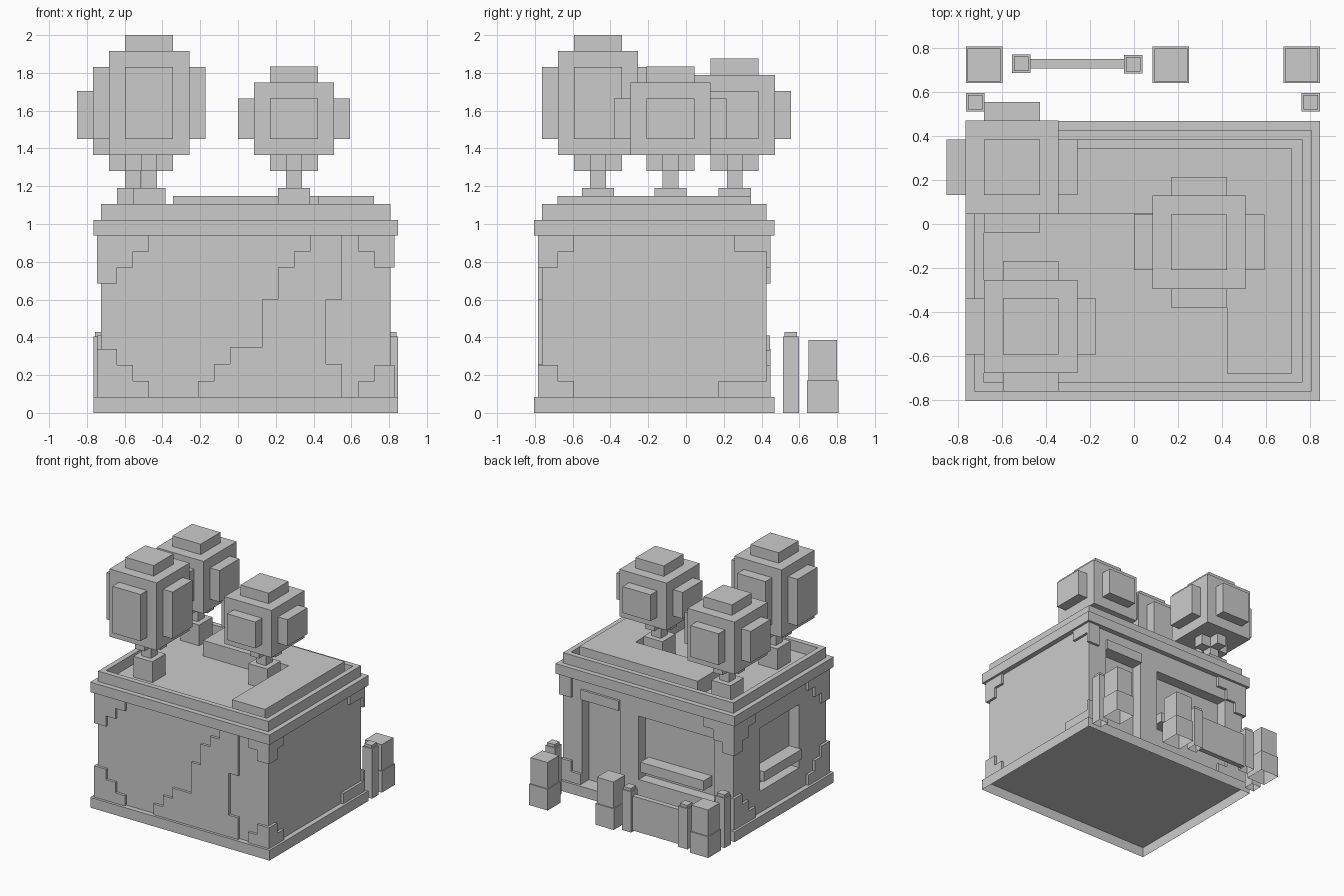
import bpy, bmesh
from mathutils import Matrix, Vector

if "Cube" in bpy.data.objects:
    bpy.data.objects.remove(bpy.data.objects["Cube"])


def boxes(name, specs, open_bottom=False):
    """One object made of boxes given as (x0, x1, y0, y1, z0, z1)."""
    bm = bmesh.new()
    for x0, x1, y0, y1, z0, z1 in specs:
        size = Matrix.Diagonal((x1 - x0, y1 - y0, z1 - z0, 1))
        mid = Matrix.Translation(((x0 + x1) / 2, (y0 + y1) / 2, (z0 + z1) / 2))
        bmesh.ops.create_cube(bm, size=1, matrix=mid @ size)
    if open_bottom:
        bm.normal_update()
        bmesh.ops.delete(bm, geom=[f for f in bm.faces if f.normal.z < -0.9], context='FACES')
    me = bpy.data.meshes.new(name)
    bm.to_mesh(me)
    bm.free()
    ob = bpy.data.objects.new(name, me)
    bpy.context.collection.objects.link(ob)
    return ob


# Building shell with recessed door and windows, open underneath
V = 0.085
X0, X1, Y0, Y1 = -0.725, 0.807, -0.763, 0.427
boxes("base_slab", [(-0.766, 0.847, -0.805, 0.468, 0, 0.083)], open_bottom=True)
walls = boxes("walls", [(X0, X1, Y0, Y1, 0.083, 0.94)])
D = 0.09
openings = [("door_cutter", (0.295, 0.638, Y1 - D, 0.6, 0.083, 0.855)),
            ("back_window_cutter", (-0.555, 0.127, Y1 - D, 0.6, 0.255, 0.77)),
            ("side_window_cutter", (-0.9, X0 + D, -0.42, 0.087, 0.255, 0.77))]
bpy.context.view_layer.objects.active = walls
for name, spec in openings:
    cutter = boxes(name, [spec])
    cutter.hide_render = True
    mod = walls.modifiers.new(name, 'BOOLEAN')
    mod.operation, mod.solver, mod.object = 'DIFFERENCE', 'EXACT', cutter
    bpy.ops.object.modifier_apply(modifier=name)
    bpy.data.objects.remove(cutter)
boxes("door_lintel", [(0.295, 0.638, Y1 - D, 0.445, 0.775, 0.855)])
boxes("back_window_sill", [(-0.47, 0.1, Y1 - D, 0.445, 0.33, 0.41)])
boxes("side_window_sill", [(-0.745, X0 + D, -0.42, 0.06, 0.33, 0.41)])

# Roof: cornice, parapet ring and raised L-shaped bed
boxes("cornice", [(-0.766, 0.847, -0.805, 0.468, 0.94, 1.021)])
P = 0.042
boxes("parapet", [(X0, X1, Y0, Y0 + P, 1.021, 1.105), (X0, X1, Y1 - P, Y1, 1.021, 1.105),
                  (X0, X0 + P, Y0 + P, Y1 - P, 1.021, 1.105),
                  (X1 - P, X1, Y0 + P, Y1 - P, 1.021, 1.105)])
boxes("roof_bed", [(-0.345, 0.72, 0.045, 0.343, 1.021, 1.148),
                   (0.423, 0.72, -0.68, 0.045, 1.021, 1.148)])

# Stepped corner trims, row widths listed from the wall's end outwards
T = 0.021
S3, S2 = [0.255, 0.17, 0.085], [0.17, 0.085]
front_back = {(-1, -1): (S3, S3), (1, -1): (S2, S2), (-1, 1): (S3, S3), (1, 1): ([V, V], S2)}
sides = {(-1, -1): (S3, S3), (1, -1): (S2, S2), (-1, 1): (S3, S3), (1, 1): ([0.17], [0.255])}


def rows(top, bottom):
    for i, w in enumerate(top):
        yield w, 0.94 - (i + 1) * V, 0.94 - i * V
    for i, w in enumerate(bottom):
        yield w, 0.083 + i * V, 0.083 + (i + 1) * V


trim = []
for (sx, sy), (top, bottom) in front_back.items():
    cx, cy = (X1 if sx > 0 else X0), (Y1 if sy > 0 else Y0)
    ys = sorted((cy, cy + sy * T))
    for w, z0, z1 in rows(top, bottom):
        trim.append((*sorted((cx + sx * T, cx - sx * w)), *ys, z0, z1))
    xs = sorted((cx, cx + sx * T))
    for w, z0, z1 in rows(*sides[sx, sy]):
        trim.append((*xs, *sorted((cy, cy - sy * w)), z0, z1))
boxes("corner_trim", trim)

# Stepped relief band on the front wall
left = [(-0.212, 0.083), (-0.212, 0.17), (-0.127, 0.17), (-0.127, 0.26), (-0.042, 0.26),
        (-0.042, 0.345), (0.127, 0.345), (0.127, 0.6), (0.212, 0.6), (0.212, 0.77),
        (0.297, 0.77), (0.297, 0.855), (0.382, 0.855), (0.382, 0.94)]
right = [(0.55, 0.94), (0.55, 0.6), (0.465, 0.6), (0.465, 0.26), (0.55, 0.26), (0.55, 0.083)]
bm = bmesh.new()
face = bm.faces.new([bm.verts.new((x, Y0, z)) for x, z in left + right])
ext = bmesh.ops.extrude_face_region(bm, geom=[face], use_keep_orig=True)
bmesh.ops.translate(bm, vec=Vector((0, -T, 0)),
                    verts=[g for g in ext["geom"] if isinstance(g, bmesh.types.BMVert)])
bmesh.ops.recalc_face_normals(bm, faces=bm.faces)
mesh = bpy.data.meshes.new("front_relief")
bm.to_mesh(mesh)
bm.free()
bpy.context.collection.objects.link(bpy.data.objects.new("front_relief", mesh))


# Roof trees: pot, trunk with cross branches, blocky crown
def tree(name, x, y, top):
    def block(hx, hy, z0, z1):
        return (x - hx, x + hx, y - hy, y + hy, z0, z1)
    boxes(name + "_pot", [block(V, V, 1.021, 1.19)])
    boxes(name + "_trunk", [block(0.042, 0.042, 1.19, 1.365), block(0.127, 0.042, 1.28, 1.365),
                            block(0.042, 0.127, 1.28, 1.365)])
    boxes(name + "_crown", [block(0.212, 0.212, 1.365, top), block(0.127, 0.127, top, top + V),
                            block(0.297, 0.127, 1.45, top - V), block(0.127, 0.297, 1.45, top - V)])


tree("front_tree", -0.47, -0.466, 1.915)
tree("back_tree", -0.555, 0.258, 1.79)
tree("right_tree", 0.296, -0.083, 1.749)

# Bollards behind the building
for i, x in enumerate((-0.682, 0.168, 0.763)):
    h, y = 0.083, 0.724
    k = h - 0.008
    boxes(f"bollard_{i + 1}", [(x - h, x + h, y - h, y + h, 0, 0.172),
                               (x - k, x + k, y - k, y + k, 0.172, 0.385)], open_bottom=True)

# Capped posts and the low fence panel
for i, (x, y, z) in enumerate(((-0.723, 0.555, 0.405), (0.805, 0.555, 0.405),
                               (-0.512, 0.73, 0.33), (-0.003, 0.727, 0.33))):
    h, k = 0.042, 0.033
    boxes(f"post_{i + 1}", [(x - h, x + h, y - h, y + h, 0, z),
                            (x - k, x + k, y - k, y + k, z, z + 0.022)], open_bottom=True)
boxes("fence_panel", [(-0.472, -0.043, 0.708, 0.75, 0.01, 0.29)])
